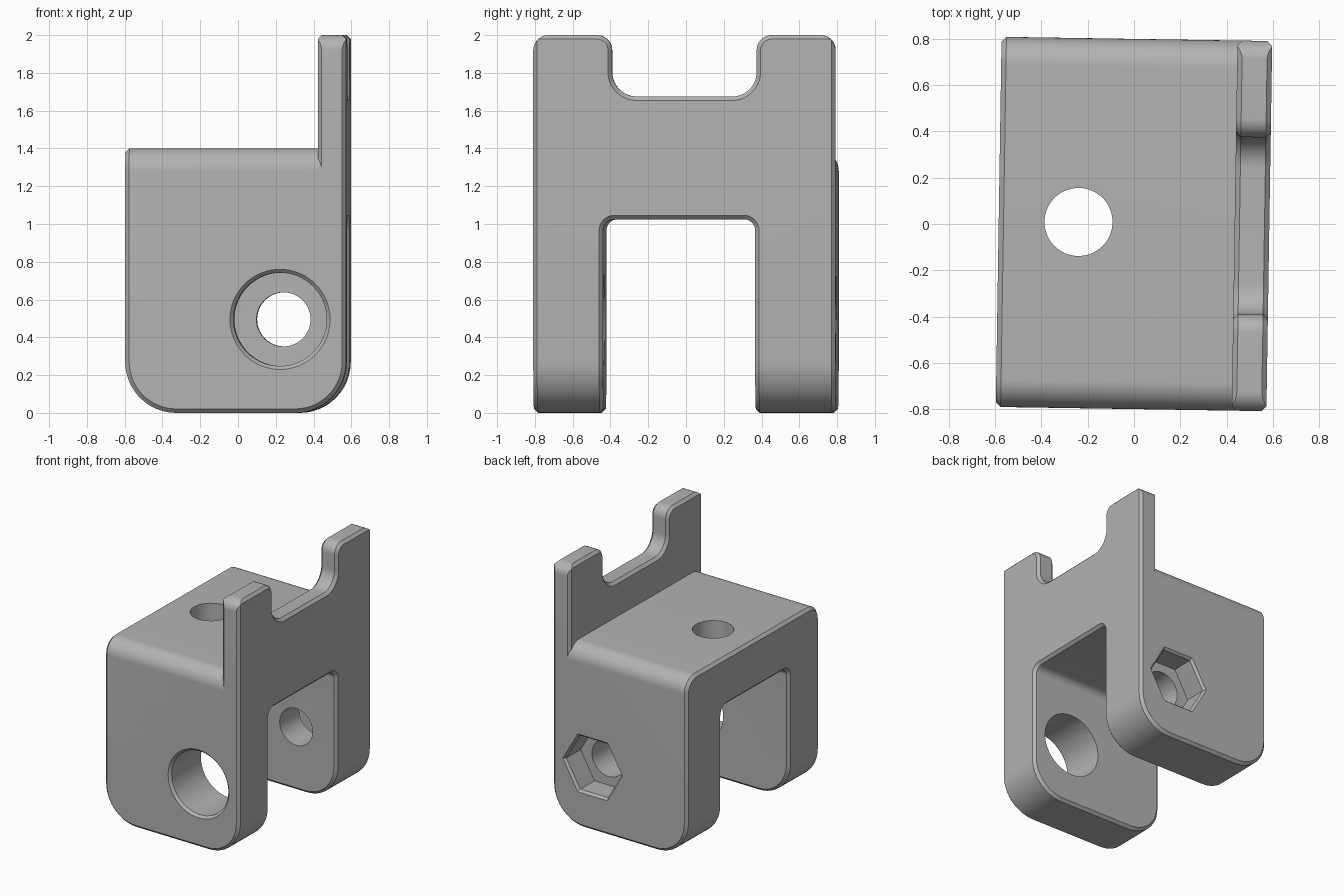
import bpy, bmesh, math
from mathutils import Vector, Matrix

if "Cube" in bpy.data.objects:
    bpy.data.objects.remove(bpy.data.objects["Cube"], do_unlink=True)

HALF_W, HALF_D, CHAMFER = 0.585, 0.8, 0.021
TAB_X, TAB_BASE = 0.435, 1.12

grey = bpy.data.materials.new("plain_grey")
grey.use_nodes = True
grey.diffuse_color = (0.45, 0.45, 0.45, 1)
grey.node_tree.nodes["Principled BSDF"].inputs["Base Color"].default_value = (0.45, 0.45, 0.45, 1)


def rounded(corners, steps=12):
    """Right-angled outline from (u, v, radius) corners."""
    out = []
    for i, (u, v, r) in enumerate(corners):
        p = Vector((u, v))
        if r == 0:
            out.append(p)
            continue
        back = (Vector(corners[i - 1][:2]) - p).normalized()
        ahead = (Vector(corners[(i + 1) % len(corners)][:2]) - p).normalized()
        centre = p + r * (back + ahead)
        for k in range(steps + 1):
            t = math.pi / 2 * k / steps
            out.append(centre - r * (ahead * math.cos(t) + back * math.sin(t)))
    return out


def place(axis, p, d):
    return {"x": (d, p.x, p.y), "y": (p.x, d, p.y), "z": (p.x, p.y, d)}[axis]


def loft(name, axis, rings):
    """Solid through (distance, outline) rings stacked along an axis."""
    bm = bmesh.new()
    loops = [[bm.verts.new(place(axis, p, d)) for p in pts] for d, pts in rings]
    bm.faces.new(loops[0])
    bm.faces.new(loops[-1])
    n = len(loops[0])
    for a, b in zip(loops, loops[1:]):
        for i in range(n):
            j = (i + 1) % n
            bm.faces.new((a[i], a[j], b[j], b[i]))
    bmesh.ops.recalc_face_normals(bm, faces=bm.faces)
    mesh = bpy.data.meshes.new(name)
    bm.to_mesh(mesh)
    bm.free()
    obj = bpy.data.objects.new(name, mesh)
    bpy.context.collection.objects.link(obj)
    return obj


def prism(name, axis, outline, lo, hi):
    return loft(name, axis, [(lo, outline), (hi, outline)])


def bore(name, axis, u, v, steps, sides=64):
    """Stepped round or polygonal cutter from (distance, radius) steps."""
    angles = [2 * math.pi * k / sides for k in range(sides)]
    return loft(name, axis, [(d, [Vector((u + r * math.cos(a), v + r * math.sin(a)))
                                  for a in angles]) for d, r in steps])


def combine(obj, tool, operation):
    mod = obj.modifiers.new("combine", "BOOLEAN")
    mod.operation, mod.object, mod.solver = operation, tool, "EXACT"
    bpy.context.view_layer.update()
    result = obj.evaluated_get(bpy.context.evaluated_depsgraph_get())
    mesh = bpy.data.meshes.new_from_object(result)
    obj.modifiers.clear()
    obj.data = mesh
    bpy.data.objects.remove(tool, do_unlink=True)


def chamfer(obj, rule):
    bm = bmesh.new()
    bm.from_mesh(obj.data)
    bmesh.ops.remove_doubles(bm, verts=bm.verts, dist=1e-5)
    edges = [e for e in bm.edges if len(e.link_faces) == 2
             and e.calc_face_angle(0) > 0.7 and rule(e)]
    bmesh.ops.bevel(bm, geom=edges, offset=CHAMFER, offset_type="OFFSET",
                    segments=1, affect="EDGES", clamp_overlap=False)
    bmesh.ops.recalc_face_normals(bm, faces=bm.faces)
    bm.to_mesh(obj.data)
    bm.free()


# Saddle body: arch section trimmed by the rounded side outline
arch = rounded([(-HALF_D, -0.1, 0), (-HALF_D, 1.4, 0.12), (HALF_D, 1.4, 0.12), (HALF_D, -0.1, 0),
                (0.375, -0.1, 0), (0.375, 1.025, 0.06), (-0.43, 1.025, 0.06), (-0.43, -0.1, 0)])
side = rounded([(-HALF_W, 0, 0.27), (HALF_W, 0, 0.27), (HALF_W, 1.6, 0), (-HALF_W, 1.6, 0)])
bracket = prism("bracket", "x", arch, -0.8, 0.8)
combine(bracket, prism("side_trim", "y", side, -1, 1), "INTERSECT")
chamfer(bracket, lambda e: True)

# Upright notched tab, chamfered around both broad faces
tab_outline = rounded([(-HALF_D, TAB_BASE, 0), (-HALF_D, 2, 0), (-0.383, 2, 0.08),
                       (-0.383, 1.675, 0.13), (0.383, 1.675, 0.13), (0.383, 2, 0.08),
                       (HALF_D, 2, 0), (HALF_D, TAB_BASE, 0)])
tab = prism("notched_tab", "x", tab_outline, TAB_X, HALF_W)
chamfer(tab, lambda e: sum(abs(f.normal.x) > 0.9 for f in e.link_faces) == 1
        and max(v.co.z for v in e.verts) > TAB_BASE + 0.01)

# Rounded outer corners of the tab
corner_outline = rounded([(-HALF_D, 0.5, 0), (-HALF_D, 2, 0.08), (HALF_D, 2, 0.08), (HALF_D, 0.5, 0)])
combine(tab, prism("corner_trim", "x", corner_outline, 0, 1), "INTERSECT")
combine(bracket, tab, "UNION")

# Countersunk front bore, rear bolt hole, hexagonal nut pocket, top hole
HX, HZ = 0.235, 0.495
cutters = [
    bore("front_bore", "y", HX, HZ, [(-0.9, 0.365), (-0.782, 0.247), (-0.2, 0.247)]),
    bore("bolt_hole", "y", HX, HZ, [(0.2, 0.143), (0.72, 0.143)]),
    bore("nut_pocket", "y", HX, HZ, [(0.9, 0.36), (0.782, 0.242), (0.61, 0.242)], 6),
    bore("top_hole", "z", -0.24, 0.005, [(0.8, 0.147), (1.6, 0.147)]),
]
for cutter in cutters:
    combine(bracket, cutter, "DIFFERENCE")

# Slight turn, colour and shading
bracket.data.transform(Matrix.Rotation(math.radians(-0.9), 4, "Z"))
bracket.data.materials.clear()
bracket.data.materials.append(grey)
for poly in bracket.data.polygons:
    poly.material_index = 0
bpy.ops.object.select_all(action="DESELECT")
bracket.select_set(True)
bpy.context.view_layer.objects.active = bracket
bpy.ops.object.shade_smooth_by_angle(angle=math.radians(25))
